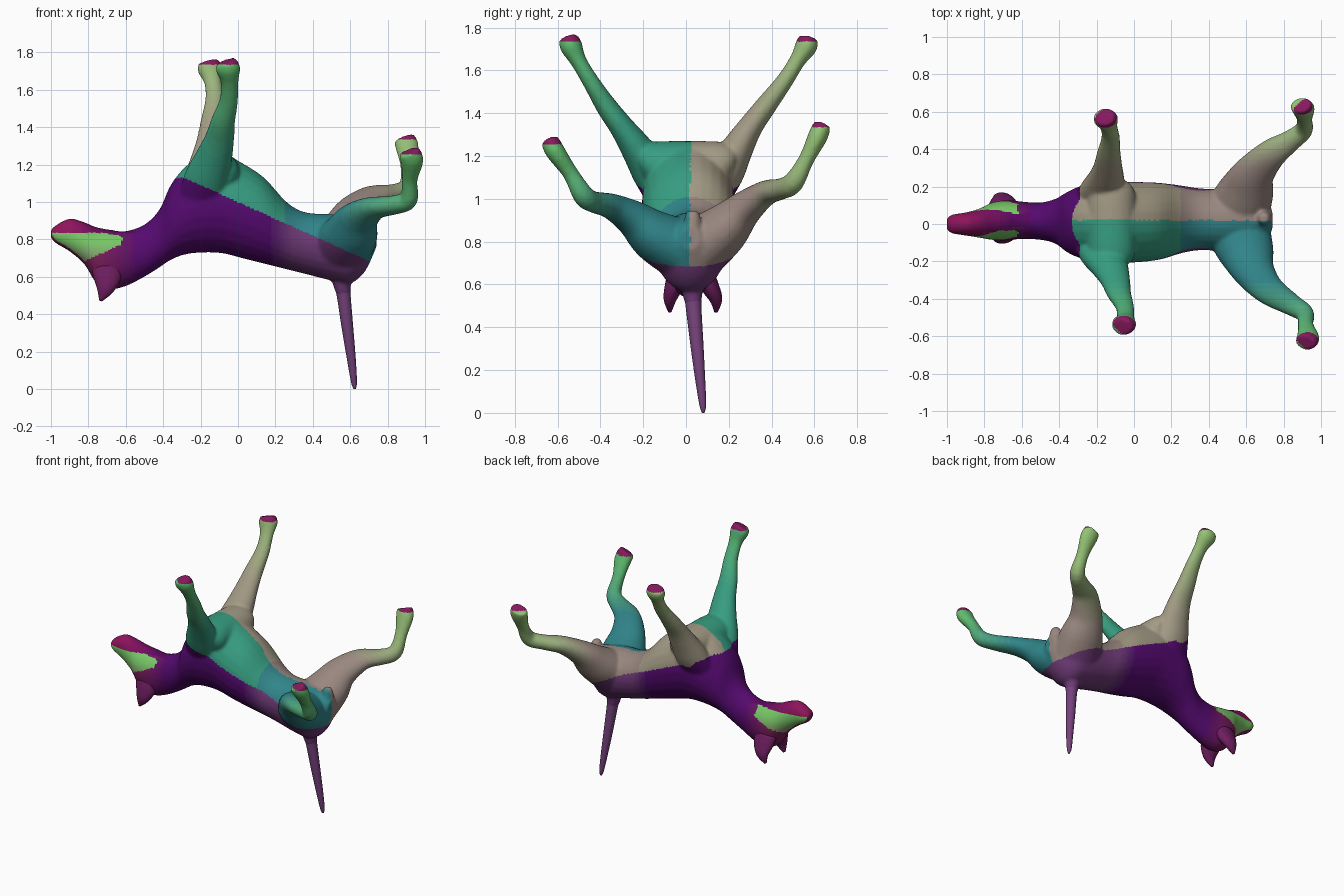
import bpy, bmesh, math
from mathutils import Vector

if "Cube" in bpy.data.objects:
    bpy.data.objects.remove(bpy.data.objects["Cube"])


def catmull(pts, n=4):
    """Smoothly resample a list of equal-length number tuples."""
    out = []
    for i in range(len(pts) - 1):
        a, b, c, d = (pts[max(0, min(len(pts) - 1, i + k))] for k in (-1, 0, 1, 2))
        for s in range(n):
            t = s / n
            out.append([0.5 * (2 * q + (r - p) * t + (2 * p - 5 * q + 4 * r - s2) * t * t
                               + (3 * q - p - 3 * r + s2) * t ** 3)
                        for p, q, r, s2 in zip(a, b, c, d)])
    out.append(list(pts[-1]))
    return out


def loft(bm, stations, ref, normal=None, sides=24):
    """Elliptical tube through (x, y, z, half_a, half_b); half_a lies along ref."""
    st = catmull(stations)
    rings = []
    for i, s in enumerate(st):
        c = Vector(s[:3])
        t = normal or (Vector(st[min(i + 1, len(st) - 1)][:3]) - Vector(st[max(i - 1, 0)][:3])).normalized()
        u = (ref - t * ref.dot(t)).normalized()
        v = t.cross(u)
        rings.append([bm.verts.new(c + u * max(s[3], .003) * math.cos(a) + v * max(s[4], .003) * math.sin(a))
                      for a in (2 * math.pi * k / sides for k in range(sides))])
    faces = [bm.faces.new(rings[0]), bm.faces.new(rings[-1])]
    for r, q in zip(rings, rings[1:]):
        for k in range(sides):
            faces.append(bm.faces.new((r[k], r[(k + 1) % sides], q[(k + 1) % sides], q[k])))
    bmesh.ops.recalc_face_normals(bm, faces=faces)


def to_object(bm, name):
    me = bpy.data.meshes.new(name)
    bm.to_mesh(me)
    bm.free()
    for p in me.polygons:
        p.use_smooth = True
    ob = bpy.data.objects.new(name, me)
    bpy.context.collection.objects.link(ob)
    return ob


def rgb(h):
    return tuple((int(h[i:i + 2], 16) / 255) ** 2.2 for i in (0, 2, 4))


def mix(a, b, t):
    t = round(max(0, min(1, t)) * 10) / 10
    return tuple(p + (q - p) * t for p, q in zip(rgb(a), rgb(b)))


mats = {}


def material(col):
    key = tuple(round(c, 3) for c in col)
    if key not in mats:
        mats[key] = bpy.data.materials.new("coat_%d" % len(mats))
        mats[key].diffuse_color = (*key, 1)
    return mats[key]


def paint(ob, fn):
    slots = {}
    for p in ob.data.polygons:
        m = material(fn(*p.center))
        if m.name not in slots:
            slots[m.name] = len(slots)
            ob.data.materials.append(m)
        p.material_index = slots[m.name]


X, Y = Vector((1, 0, 0)), Vector((0, 1, 0))
bm = bmesh.new()

# head, neck and torso: x, y, lowest z, highest z, half width
trunk = [(-1.0, 0, .81, .85, .03), (-.975, 0, .78, .875, .05), (-.9, 0, .735, .912, .062),
         (-.82, .005, .665, .892, .08), (-.76, .015, .57, .867, .1), (-.68, .02, .535, .852, .108),
         (-.6, .02, .55, .845, .1), (-.5, .015, .6, .88, .1), (-.42, .015, .65, .96, .12),
         (-.36, .01, .69, 1.09, .16), (-.28, .01, .72, 1.19, .195), (-.18, .01, .73, 1.255, .21),
         (-.08, .01, .725, 1.26, .215), (.02, .01, .7, 1.21, .215), (.14, .015, .67, 1.13, .205),
         (.26, .025, .64, 1.0, .18), (.36, .025, .615, .945, .165), (.5, .02, .58, .935, .165),
         (.6, .02, .565, .92, .15), (.68, .02, .63, .9, .11), (.74, .02, .76, .87, .05)]
loft(bm, [(x, y, (a + b) / 2, w, (b - a) / 2) for x, y, a, b, w in trunk], Y, X)
# broad chest between the front legs
loft(bm, [(-.12, -.21, 1.15, .09, .08), (-.12, -.16, 1.16, .125, .105), (-.12, .01, 1.165, .13, .105),
          (-.12, .17, 1.16, .125, .105), (-.12, .22, 1.15, .09, .08)], X)

# front legs
front_r = [(.13, .07), (.12, .09), (.1, .075), (.08, .058), (.065, .05),
           (.05, .04), (.047, .038), (.066, .052), (.055, .047)]
front_near = [(-.2, -.1, .98), (-.17, -.16, 1.12), (-.13, -.23, 1.235), (-.1, -.3, 1.335), (-.08, -.37, 1.43),
              (-.05, -.44, 1.54), (-.045, -.5, 1.64), (-.053, -.535, 1.71), (-.065, -.55, 1.75)]
front_far = [(-.2, .12, .98), (-.17, .18, 1.12), (-.15, .24, 1.235), (-.14, .3, 1.335), (-.135, .37, 1.43),
             (-.125, .46, 1.55), (-.135, .52, 1.645), (-.15, .56, 1.71), (-.16, .572, 1.75)]
# hind legs, with thigh, hock and paw
hind_r = [(.17, .14), (.15, .12), (.115, .085), (.085, .06), (.06, .05),
          (.05, .05), (.042, .037), (.062, .046), (.057, .043)]
hind_near = [(.56, -.04, .77), (.6, -.15, .83), (.64, -.25, .91), (.72, -.35, .965), (.84, -.43, .985),
             (.912, -.478, 1.015), (.918, -.54, 1.12), (.93, -.61, 1.22), (.915, -.635, 1.27)]
hind_far = [(.56, .08, .78), (.6, .18, .86), (.64, .27, .95), (.73, .37, 1.025), (.83, .44, 1.045),
            (.905, .5, 1.075), (.912, .56, 1.18), (.905, .615, 1.29), (.89, .635, 1.342)]
for path, radii in ((front_near, front_r), (front_far, front_r), (hind_near, hind_r), (hind_far, hind_r)):
    loft(bm, [p + r for p, r in zip(path, radii)], X)

# small rump nub
loft(bm, [(.68, .03, .8, .035, .035), (.695, .03, .87, .042, .042), (.695, .03, .92, .036, .034),
          (.695, .03, .945, .024, .022)], Y)
# tail root blend
loft(bm, [(.54, .03, .68, .07, .07), (.555, .03, .57, .05, .05), (.565, .035, .5, .036, .036)], X)

# fuse the overlapping volumes into one skin
raw = to_object(bm, "raw_body")
rm = raw.modifiers.new("fuse", 'REMESH')
rm.mode, rm.voxel_size, rm.use_smooth_shade = 'VOXEL', .01, True
sm = raw.modifiers.new("soften", 'SMOOTH')
sm.factor, sm.iterations = .5, 7
dg = bpy.context.evaluated_depsgraph_get()
skin = bpy.data.meshes.new_from_object(raw.evaluated_get(dg))
bpy.data.objects.remove(raw)
body = bpy.data.objects.new("animal_body", skin)
bpy.context.collection.objects.link(body)
for p in skin.polygons:
    p.use_smooth = True


def coat(x, y, z):
    near = y < .02
    if x < -.55:                                       # head
        if z > .835:
            return mix('5a1060', '8e1a5c', (-.65 - x) / .25)
        if z > .68 + .45 * (x + .83) and abs(y) > .035 and x < -.62:
            return mix('8a9a70', '78c868', (z - .7) / .08)
        return mix('5a1268', '7a2458', (-.55 - x) / .2)
    pad = 1.735 if x < .3 else (1.255 if near else 1.335)
    if abs(y) > .48 and z > pad:                       # paw pads
        return rgb('86205f')
    if z > min(1.13, 1.0 - .45 * x) or abs(y) > .25:   # belly and legs
        r = (abs(y) - .3) / .3
        if near:
            return mix('3a9c80' if x < .25 else '348489', '64bf6c', r)
        return mix('a39a85' if x < .25 else '98867f', '92c274', r)
    return mix('561270', '6c3c74', (x - .17) / .12)    # back


paint(body, coat)

# tail
bm = bmesh.new()
loft(bm, [(.55, .03, .6, .045, .045), (.565, .035, .5, .037, .037), (.585, .05, .33, .031, .031),
          (.605, .065, .17, .024, .024), (.62, .078, .04, .016, .016), (.624, .08, .0, .006, .006)], X)
paint(to_object(bm, "tail"), lambda x, y, z: rgb('74457a'))

# broad-based pointed ears
for name, y0, y1 in (("ear_near", -.04, -.075), ("ear_far", .085, .14)):
    bm = bmesh.new()
    loft(bm, [(-.7, y0, .65, .08, .045), (-.7, (y0 + y1) / 2, .59, .072, .042),
              (-.712, y1, .53, .045, .03), (-.735, y1, .472, .008, .008)], X)
    paint(to_object(bm, name), lambda x, y, z: rgb('6e2460'))

for m in bpy.data.materials:
    if m.users and not m.is_grease_pencil:
        m.use_nodes = True
        m.node_tree.nodes["Principled BSDF"].inputs["Base Color"].default_value = m.diffuse_color
